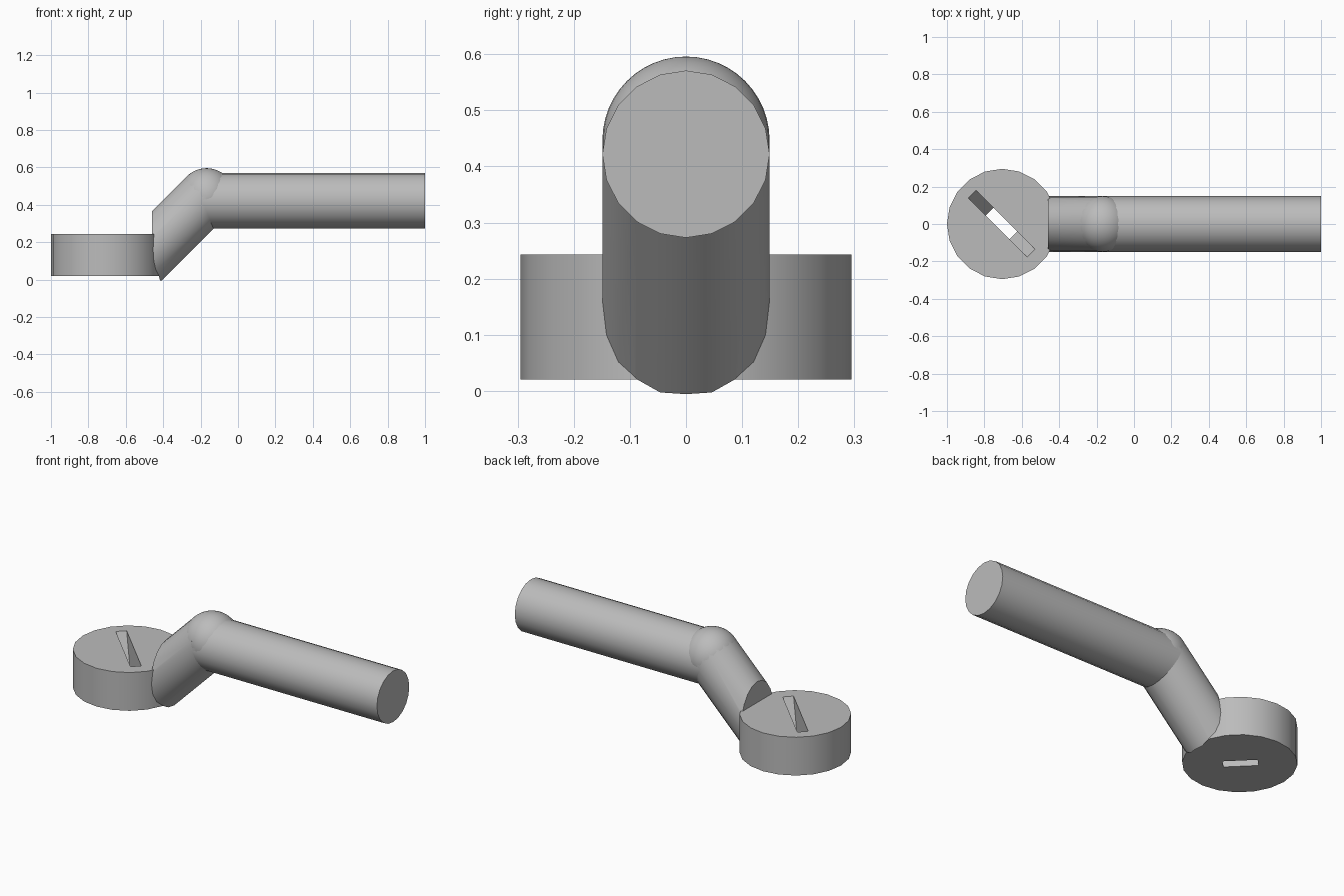
import bpy, bmesh, math
from mathutils import Vector

default = bpy.data.objects.get("Cube")
if default:
    bpy.data.objects.remove(default, do_unlink=True)

GREY = (0.5, 0.5, 0.5, 1)
mat = bpy.data.materials.new("plain grey")
mat.use_nodes = True
mat.diffuse_color = GREY
mat.node_tree.nodes["Principled BSDF"].inputs["Base Color"].default_value = GREY

SIDES = 20
TUBE_R, DISC_R = 0.149, 0.295
DISC_X, DISC_BOTTOM, DISC_TOP = -0.705, 0.02, 0.243
ELBOW = Vector((-0.168, 0, 0.447))


def rod(name, start, end, radius):
    """Cylinder between two points in the xz plane."""
    start, end = Vector(start), Vector(end)
    axis = end - start
    bpy.ops.mesh.primitive_cylinder_add(
        vertices=SIDES, radius=radius, depth=axis.length, location=(start + end) / 2,
        rotation=(0, math.atan2(axis.x, axis.z), 0))
    obj = bpy.context.object
    obj.name = name
    obj.data.materials.append(mat)
    return obj


def cut(obj, cutter):
    """Subtract the cutter, then remove it."""
    mod = obj.modifiers.new("cut", 'BOOLEAN')
    mod.operation, mod.solver, mod.object = 'DIFFERENCE', 'EXACT', cutter
    bpy.context.view_layer.objects.active = obj
    bpy.ops.object.modifier_apply(modifier=mod.name)
    bpy.data.objects.remove(cutter, do_unlink=True)


def block(name, location, size):
    bpy.ops.mesh.primitive_cube_add(size=1, location=location)
    obj = bpy.context.object
    obj.name = name
    obj.scale = size
    obj.hide_render = True
    obj.data.materials.append(mat)
    return obj


def smooth(obj):
    bpy.ops.object.select_all(action='DESELECT')
    obj.select_set(True)
    bpy.context.view_layer.objects.active = obj
    bpy.ops.object.shade_smooth_by_angle(angle=math.radians(30))


# Disc with a slot that narrows downward
disc = rod("disc", (DISC_X, 0, DISC_BOTTOM), (DISC_X, 0, DISC_TOP), DISC_R)
slot = block("slot_cutter", (DISC_X - 0.003, 0.003, (DISC_BOTTOM + DISC_TOP) / 2),
             (1, 0.058, DISC_TOP - DISC_BOTTOM + 0.02))
slot.rotation_euler.z = math.radians(-45)
for v in slot.data.vertices:
    v.co.x = math.copysign(0.229 if v.co.z > 0 else 0.084, v.co.x)
cut(disc, slot)

# Long straight arm
arm = rod("long_arm", (-0.2, 0, 0.422), (1, 0, 0.422), TUBE_R)

# Sloping neck, trimmed upright above the disc and around its rim
neck = rod("sloping_neck", ELBOW - Vector((0.5, 0, 0.5)), ELBOW, TUBE_R)
cut(neck, block("end_cutter", (-0.96, 0, 0.2), (1, 1, 2)))
cut(neck, rod("rim_cutter", (DISC_X, 0, -0.5), (DISC_X, 0, DISC_TOP), DISC_R))

# Round elbow joint
bpy.ops.mesh.primitive_uv_sphere_add(segments=40, ring_count=24, radius=TUBE_R, location=ELBOW)
elbow = bpy.context.object
elbow.name = "elbow"
elbow.data.materials.append(mat)

for part in (disc, arm, neck, elbow):
    smooth(part)
